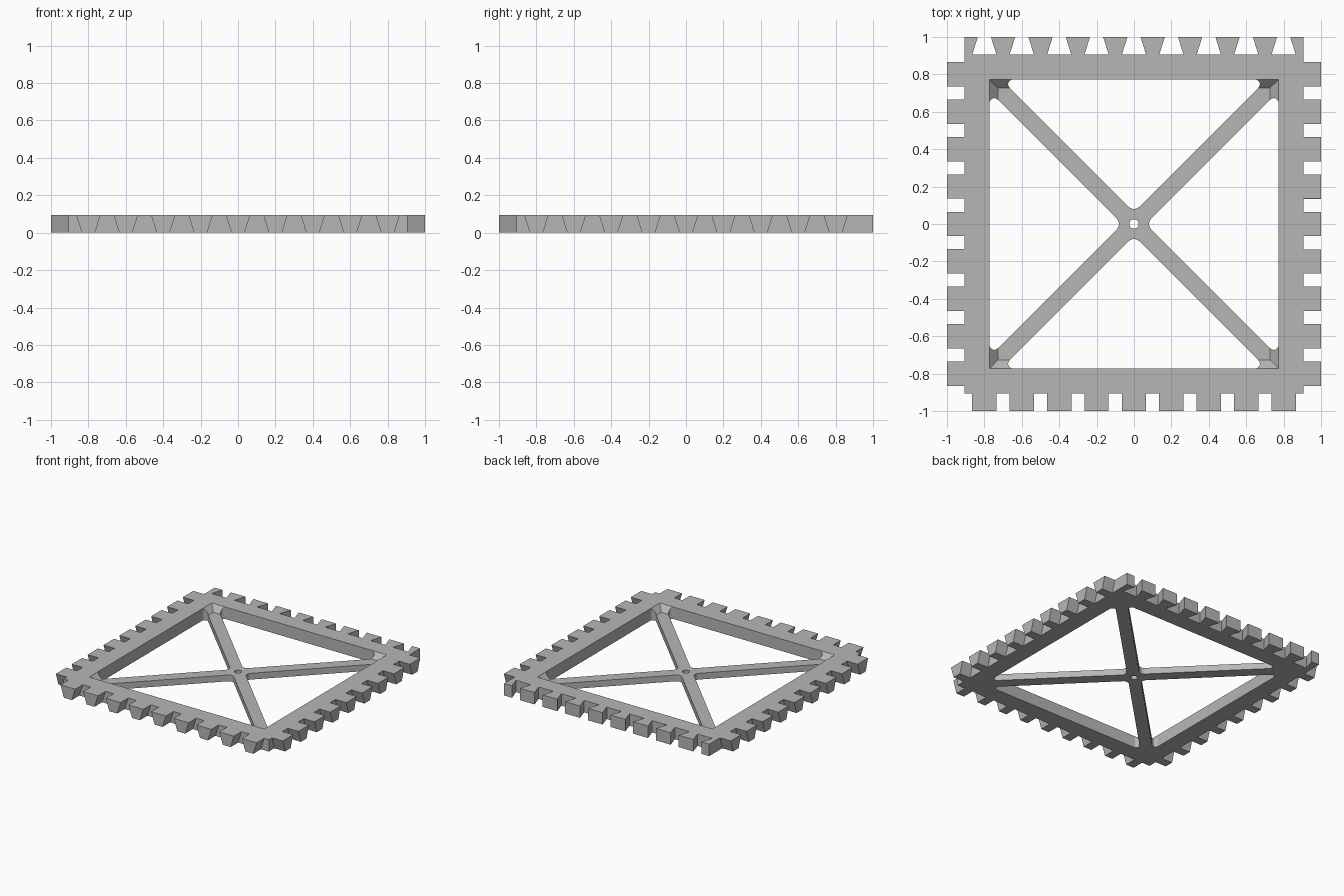
import bpy, bmesh
from math import sin, cos, radians, sqrt
from mathutils import Matrix, Vector

cube = bpy.data.objects.get("Cube")
if cube:
    bpy.data.objects.remove(cube, do_unlink=True)

OUTER, INNER, TIP = 0.905, 0.772, 1.0     # frame edges and joint reach
HEIGHT, BRACE_H = 0.095, 0.05             # frame and brace heights
RAMP = INNER - (HEIGHT - BRACE_H)         # where the corner ramps begin
OFFSET = 0.064                            # brace edge offset from the diagonal
WIDE, NARROW = 0.065, 0.035               # dovetail half widths

grey = bpy.data.materials.new("light grey")
grey.use_nodes = True
colour = (0.47, 0.47, 0.47, 1)
grey.diffuse_color = colour
grey.node_tree.nodes["Principled BSDF"].inputs["Base Color"].default_value = colour


def finish(bm, name):
    bmesh.ops.recalc_face_normals(bm, faces=bm.faces[:])
    mesh = bpy.data.meshes.new(name)
    bm.to_mesh(mesh)
    bm.free()
    mesh.materials.append(grey)
    obj = bpy.data.objects.new(name, mesh)
    bpy.context.collection.objects.link(obj)
    return obj


def arc(cx, cy, r, start, end, steps):
    angles = [radians(start + (end - start) * i / steps) for i in range(steps + 1)]
    return [(cx + r * cos(a), cy + r * sin(a)) for a in angles]


def build_frame():
    # One eighth of the plan: half a brace and half a rail
    bm = bmesh.new()
    r_mid, r_end, r_hole = 0.04, 0.025, 0.025
    end_y = INNER - r_end
    end_x = end_y - OFFSET - r_end * sqrt(2)
    brace = arc(0, 0, r_hole, 45, 90, 4)
    brace += arc(0, OFFSET + r_mid * sqrt(2), r_mid, -90, -45, 5)
    brace += arc(end_x, end_y, r_end, -45, 90, 10)
    brace.append((INNER, INNER))
    rail = [(0, INNER), (0, OUTER), (OUTER, OUTER), (INNER, INNER), brace[-2]]
    for outline in (brace, rail):
        bm.faces.new([bm.verts.new((x, y, 0)) for x, y in outline])
    bmesh.ops.bisect_plane(bm, geom=bm.verts[:] + bm.edges[:] + bm.faces[:],
                           plane_co=(0, RAMP, 0), plane_no=(0, 1, 0))
    # Mirror across the diagonal and both axes
    swap = Matrix(((0, 1, 0, 0), (1, 0, 0, 0), (0, 0, 1, 0), (0, 0, 0, 1)))
    for mirror in (swap, Matrix.Diagonal((-1, 1, 1, 1)), Matrix.Diagonal((1, -1, 1, 1))):
        copy = bmesh.ops.duplicate(bm, geom=bm.verts[:] + bm.edges[:] + bm.faces[:])["geom"]
        verts = [g for g in copy if isinstance(g, bmesh.types.BMVert)]
        bmesh.ops.transform(bm, matrix=mirror, verts=verts)
        bmesh.ops.reverse_faces(bm, faces=[g for g in copy if isinstance(g, bmesh.types.BMFace)])
    bmesh.ops.remove_doubles(bm, verts=bm.verts[:], dist=0.0001)
    # Raise the top: low braces, corner ramps, full-height rails
    top = bmesh.ops.extrude_face_region(bm, geom=bm.faces[:], use_keep_orig=True)["geom"]
    for v in (g for g in top if isinstance(g, bmesh.types.BMVert)):
        reach = max(abs(v.co.x), abs(v.co.y))
        v.co.z = min(HEIGHT, BRACE_H + max(0, reach - RAMP))
    return finish(bm, "braced_frame")


def build_joints(name, angle, centres, flare_out):
    # Row of dovetails, flaring either outward or upward
    bm = bmesh.new()
    for u in centres:
        for v in bmesh.ops.create_cube(bm, size=2)["verts"]:
            sx, out, up = v.co.x, v.co.y > 0, v.co.z > 0
            half = WIDE if (out if flare_out else up) else NARROW
            x = max(-OUTER, min(OUTER, u + sx * half))
            v.co = Vector((x, TIP if out else OUTER, HEIGHT if up else 0))
    bmesh.ops.rotate(bm, verts=bm.verts[:], matrix=Matrix.Rotation(radians(angle), 3, 'Z'))
    return finish(bm, name)


frame = build_frame()
bpy.context.view_layer.objects.active = frame
frame.select_set(True)
bpy.ops.object.shade_smooth_by_angle(angle=radians(25))

nine = [0.2 * i for i in range(-4, 5)]
ten = [0.2 * i - 0.9 for i in range(10)]
build_joints("back_dovetails", 0, ten, True)
build_joints("right_dovetails", 90, nine, False)
build_joints("front_dovetails", 180, nine, False)
build_joints("left_dovetails", -90, nine, False)
